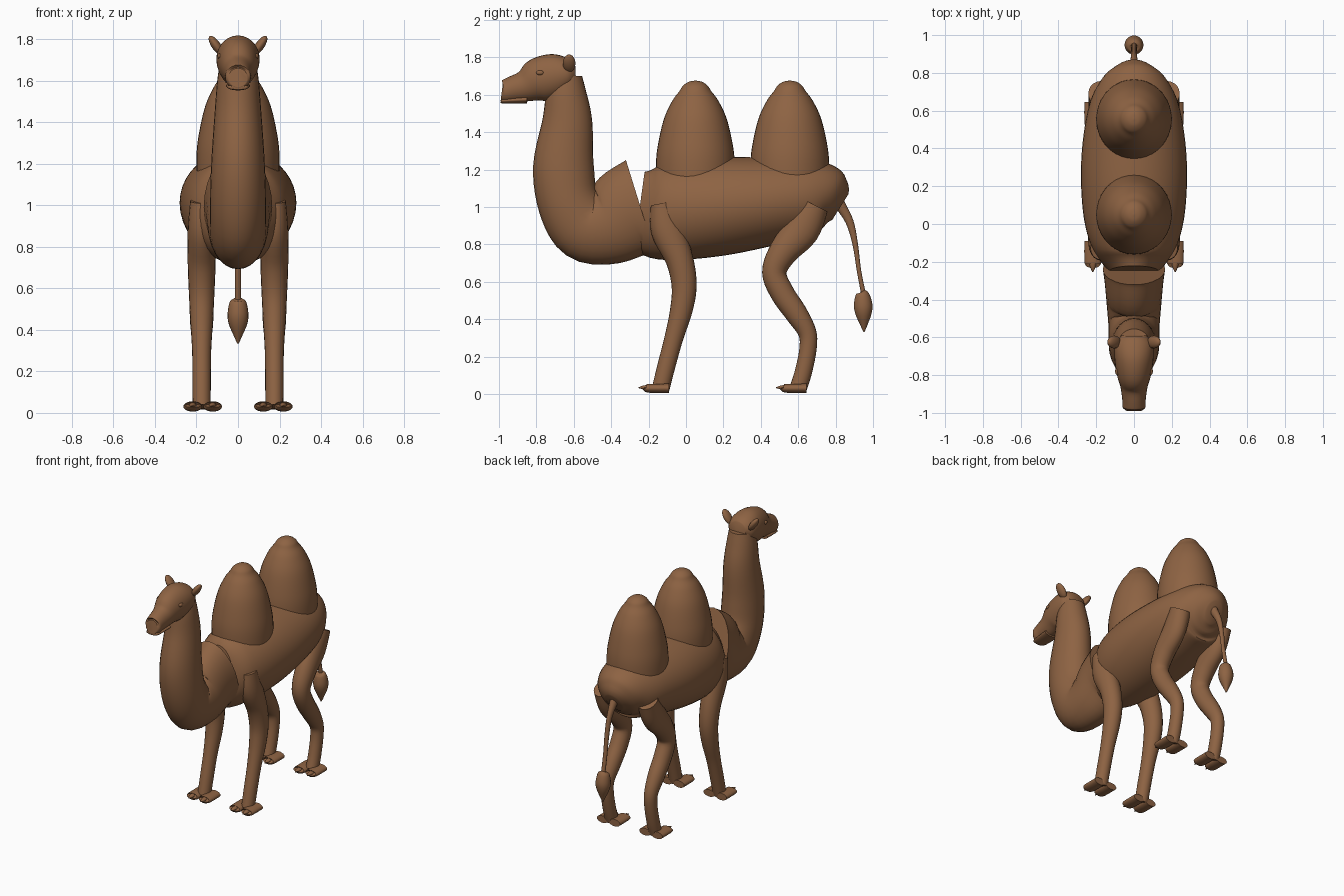
import bpy, bmesh, math
from mathutils import Vector

cube = bpy.data.objects.get("Cube")
if cube:
    bpy.data.objects.remove(cube, do_unlink=True)


def material(name, rgb):
    mat = bpy.data.materials.new(name)
    mat.use_nodes = True
    color = (*rgb, 1)
    mat.diffuse_color = color
    bsdf = mat.node_tree.nodes["Principled BSDF"]
    bsdf.inputs["Base Color"].default_value = color
    bsdf.inputs["Roughness"].default_value = 0.8
    return mat


BROWN = material("camel brown", (0.27, 0.125, 0.056))


def finish(name, bm):
    """Turn a bmesh into a smooth-shaded object."""
    bmesh.ops.recalc_face_normals(bm, faces=bm.faces)
    mesh = bpy.data.meshes.new(name)
    bm.to_mesh(mesh)
    bm.free()
    obj = bpy.data.objects.new(name, mesh)
    bpy.context.collection.objects.link(obj)
    mesh.materials.append(BROWN)
    bpy.ops.object.select_all(action="DESELECT")
    obj.select_set(True)
    bpy.context.view_layer.objects.active = obj
    bpy.ops.object.shade_smooth_by_angle(angle=math.radians(45))
    return obj


def smooth_path(points, steps):
    """Catmull-Rom interpolation through tuples of any length."""
    pts = [Vector(p) for p in points]
    out = []
    for i in range(len(pts) - 1):
        a, b, c, d = (pts[max(0, min(len(pts) - 1, i + k))] for k in (-1, 0, 1, 2))
        for s in range(steps):
            t = s / steps
            out.append(0.5 * (2 * b + (c - a) * t + (2 * a - 5 * b + 4 * c - d) * t ** 2
                              + (3 * b - a - 3 * c + d) * t ** 3))
    return out + [pts[-1]]


def loft(name, stations, x=0.0, sides=28, steps=5):
    """Oval tube in the side plane; stations are (y, z, half width, half depth)."""
    path = smooth_path(stations, steps)
    bm = bmesh.new()
    rings = []
    for i, (y, z, width, depth) in enumerate(path):
        before, after = path[max(0, i - 1)], path[min(len(path) - 1, i + 1)]
        t = Vector((after[0] - before[0], after[1] - before[1])).normalized()
        ring = []
        for k in range(sides):
            a = math.tau * k / sides
            s = depth * math.sin(a)
            ring.append(bm.verts.new((x + width * math.cos(a), y - t.y * s, z + t.x * s)))
        rings.append(ring)
    for r, q in zip(rings, rings[1:]):
        for k in range(sides):
            j = (k + 1) % sides
            bm.faces.new((r[k], r[j], q[j], q[k]))
    bm.faces.new(rings[0])
    bm.faces.new(rings[-1])
    return finish(name, bm)


def ellipsoid(name, location, scale, tilt=0.0):
    bm = bmesh.new()
    bmesh.ops.create_uvsphere(bm, u_segments=16, v_segments=10, radius=1)
    obj = finish(name, bm)
    obj.location, obj.scale, obj.rotation_euler = location, scale, (0, tilt, 0)
    return obj


# Trunk
loft("body", [(-.25, .98, .13, .21), (-.15, .97, .21, .25), (0, .985, .26, .265),
              (.2, 1.005, .28, .262), (.4, 1.025, .275, .242), (.6, 1.045, .245, .215),
              (.72, 1.045, .2, .195), (.79, 1.02, .135, .15), (.825, 1.0, .06, .08)], sides=40)

# Neck sweeping down into a collar over the shoulders
loft("neck", [(-.64, 1.70, .085, .085), (-.64, 1.6, .1, .11), (-.635, 1.45, .112, .135),
              (-.655, 1.22, .128, .162), (-.63, 1.03, .135, .165), (-.545, .9, .135, .185),
              (-.42, .9, .145, .21), (-.31, .965, .155, .25), (-.24, .99, .165, .275)])

# Head with muzzle
loft("head", [(-.985, 1.615, .045, .045), (-.97, 1.615, .06, .062), (-.93, 1.628, .062, .07),
              (-.86, 1.647, .072, .085), (-.79, 1.678, .092, .118), (-.7, 1.7, .104, .12),
              (-.63, 1.712, .098, .09), (-.59, 1.715, .065, .055)])
loft("lower_lip", [(-.99, 1.568, .036, .01), (-.97, 1.568, .05, .015), (-.85, 1.575, .058, .02)])

# Humps, revolved upright with a small knob on top
HUMP = [(1.1, .21), (1.25, .21), (1.36, .195), (1.48, .165), (1.57, .122),
        (1.62, .085), (1.65, .065), (1.67, .035), (1.676, .004)]
for name, y in (("front_hump", .05), ("rear_hump", .555)):
    loft(name, [(y, z, r * .95, r) for z, r in HUMP], sides=36)

# Tail and tuft
loft("tail", [(.78, 1.1, .04, .035), (.82, 1.02, .028, .03), (.875, .92, .018, .022),
              (.905, .8, .016, .015), (.925, .66, .015, .012), (.95, .53, .015, .013)], sides=14)
loft("tail_tuft", [(.94, .548, .012, .012), (.943, .537, .038, .035), (.947, .48, .05, .05),
                   (.949, .43, .045, .044), (.951, .37, .02, .02), (.952, .333, .003, .003)], sides=18)

# Legs as (y, z, half depth); each is a little wider where it is thick
FRONT = [(-.13, 1.02, .06), (-.1, .88, .088), (-.035, .72, .074), (-.01, .58, .067),
         (-.025, .45, .06), (-.065, .3, .05), (-.105, .15, .048), (-.135, .03, .047)]
REAR = [(.69, 1.01, .075), (.62, .88, .095), (.52, .76, .078), (.472, .65, .065),
        (.515, .54, .064), (.59, .43, .06), (.648, .33, .049), (.652, .24, .046),
        (.628, .12, .046), (.6, .03, .046)]

for side, sign in (("left", 1), ("right", -1)):
    for end, path in (("front", FRONT), ("rear", REAR)):
        loft(f"{side}_{end}_leg", [(y, z, min(r * .92, .067), r) for y, z, r in path],
             x=sign * .175, sides=20)
        # Two flattened toes with pointed nails
        foot_y = path[-1][0]
        for toe, x in (("inner", .122), ("outer", .218)):
            loft(f"{side}_{end}_{toe}_toe",
                 [(foot_y - .08, .034, .038, .02), (foot_y - .065, .031, .045, .024),
                  (foot_y + .045, .031, .045, .025)], x=sign * x, sides=18, steps=2)
            loft(f"{side}_{end}_{toe}_nail",
                 [(foot_y - .12, .034, .002, .002), (foot_y - .095, .036, .014, .01),
                  (foot_y - .07, .036, .018, .014)], x=sign * x, sides=10, steps=2)
    # Ears and eyes
    ellipsoid(f"{side}_ear", (sign * .105, -.625, 1.768), (.022, .034, .056), sign * .6)
    ellipsoid(f"{side}_eye", (sign * .088, -.78, 1.718), (.012, .021, .013))
